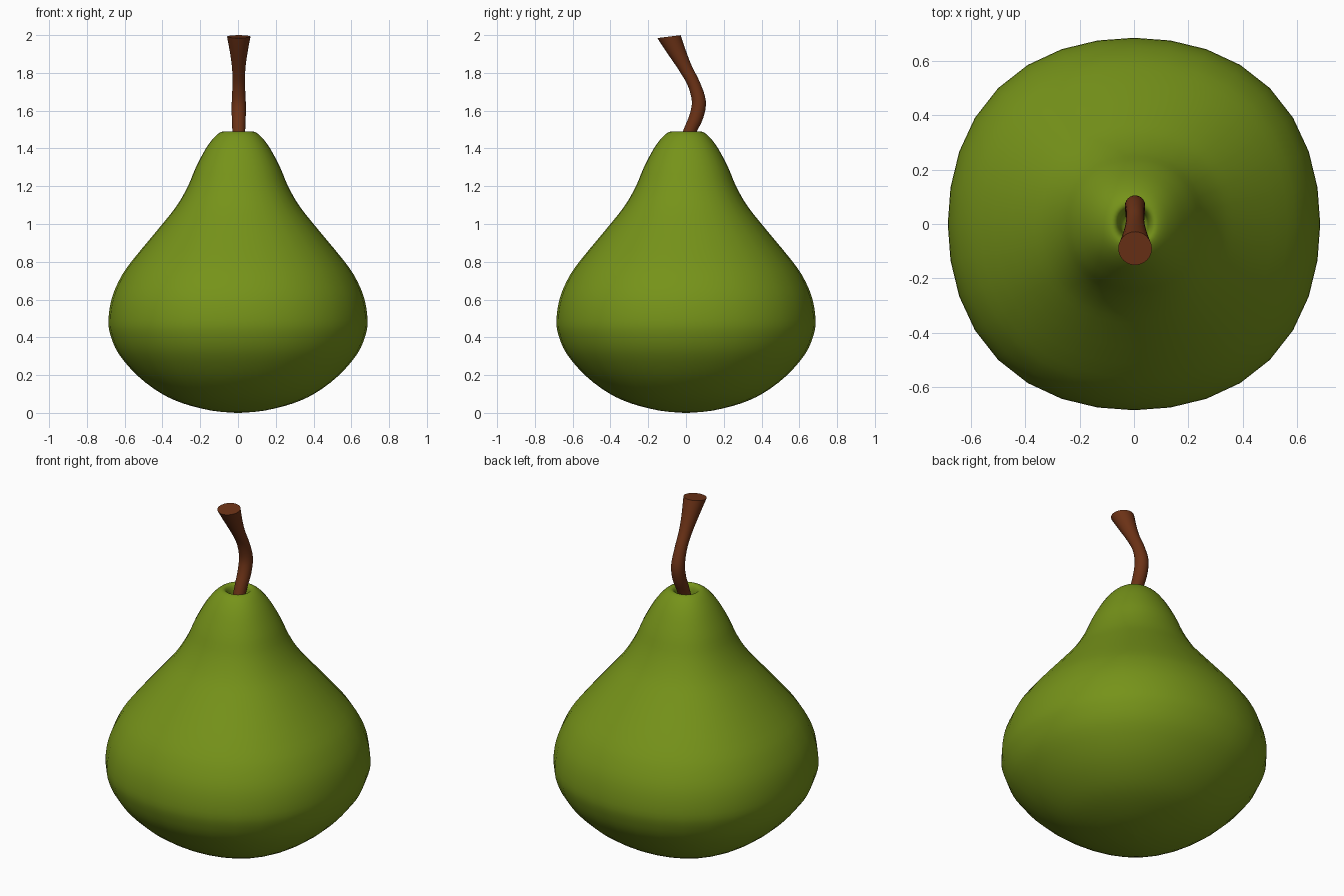
import bpy, bmesh, math

if "Cube" in bpy.data.objects:
    bpy.data.objects.remove(bpy.data.objects["Cube"])


def catmull(points, steps):
    """Smooth a list of tuples into a denser list."""
    pts = [points[0]] + points + [points[-1]]
    out = []
    for a, b, c, d in zip(pts, pts[1:], pts[2:], pts[3:]):
        for k in range(steps):
            t = k / steps
            out.append(tuple(
                0.5 * (2 * q + (r - p) * t + (2 * p - 5 * q + 4 * r - s) * t * t
                       + (3 * q - p - 3 * r + s) * t ** 3)
                for p, q, r, s in zip(a, b, c, d)))
    return out + [points[-1]]


def loft(name, rings, sides, color, square=0.0, x=0.0):
    """Skin rings (radius, y, z, tilt in degrees); square bulges the diagonals."""
    bm = bmesh.new()
    loops = []
    for r, y, z, tilt in rings:
        t = math.radians(tilt)
        loop = []
        for i in range(sides):
            a = 2 * math.pi * i / sides
            rr = r * (1 + square * (1 - math.cos(4 * a)) / 2)
            s = rr * math.sin(a)
            loop.append(bm.verts.new((x + rr * math.cos(a), y + s * math.cos(t), z + s * math.sin(t))))
        loops.append(loop)
    for lo, hi in zip(loops, loops[1:]):
        for i in range(sides):
            j = (i + 1) % sides
            bm.faces.new((lo[i], lo[j], hi[j], hi[i]))
    bm.faces.new(loops[0][::-1])
    bm.faces.new(loops[-1])
    bmesh.ops.recalc_face_normals(bm, faces=bm.faces[:])
    mesh = bpy.data.meshes.new(name)
    bm.to_mesh(mesh)
    bm.free()
    ob = bpy.data.objects.new(name, mesh)
    bpy.context.collection.objects.link(ob)
    mat = bpy.data.materials.new(name + "_material")
    mat.diffuse_color = color
    mat.use_nodes = True
    mat.node_tree.nodes["Principled BSDF"].inputs["Base Color"].default_value = mat.diffuse_color
    mesh.materials.append(mat)
    bpy.ops.object.select_all(action='DESELECT')
    ob.select_set(True)
    bpy.context.view_layer.objects.active = ob
    bpy.ops.object.shade_smooth_by_angle(angle=math.radians(50))
    return ob


# Fruit body: radius and height, from the base up and into the stem dimple
profile = [(0.01, 0.0), (0.14, 0.012), (0.29, 0.05), (0.41, 0.105), (0.53, 0.195),
           (0.63, 0.31), (0.675, 0.41), (0.686, 0.49), (0.67, 0.60), (0.63, 0.70),
           (0.565, 0.80), (0.40, 1.00), (0.322, 1.10), (0.265, 1.20), (0.223, 1.30),
           (0.17, 1.40), (0.125, 1.46), (0.09, 1.487), (0.068, 1.485),
           (0.055, 1.46), (0.045, 1.41), (0.01, 1.39)]
body = [(r, 0, z, 0) for r, z in catmull(profile, 3)]
loft("pear_body", body, 32, (0.18, 0.29, 0.01, 1), square=0.032)

# Stem: radius, y, z and tilt along a curved path, flaring at the cut end
path = [(0.033, -0.02, 1.38, -20), (0.034, 0.02, 1.49, -22), (0.037, 0.055, 1.57, -18),
        (0.037, 0.068, 1.65, 0), (0.033, 0.042, 1.74, 24), (0.035, 0.0, 1.82, 28),
        (0.046, -0.045, 1.905, 22), (0.062, -0.09, 1.992, 7)]
loft("stem", catmull(path, 4), 24, (0.15, 0.032, 0.008, 1), x=0.004)
